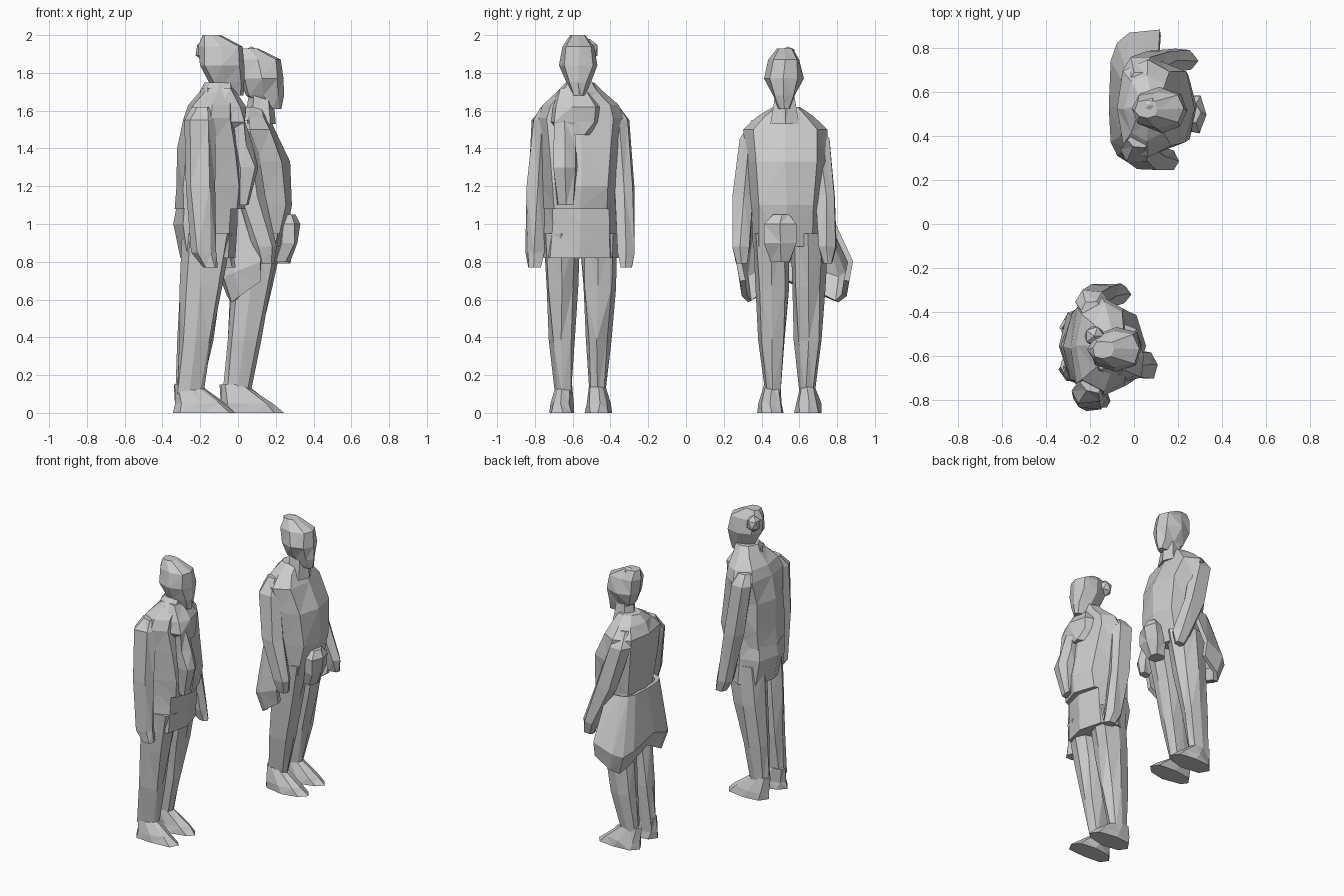
import bpy
import bmesh
import math
import random
from mathutils import Vector

random.seed(4)

if "Cube" in bpy.data.objects:
    bpy.data.objects.remove(bpy.data.objects["Cube"], do_unlink=True)

# One plain colour for both figures
grey = bpy.data.materials.new("plain_grey")
grey.use_nodes = True
colour = (0.6, 0.6, 0.6, 1)
grey.diffuse_color = colour
grey.node_tree.nodes["Principled BSDF"].inputs["Base Color"].default_value = colour

SIDES = {"left": 1, "right": -1}


def finish(name, bm):
    """Triangulate the mesh, keep it flat shaded and link it to the scene."""
    bmesh.ops.recalc_face_normals(bm, faces=bm.faces)
    bmesh.ops.triangulate(bm, faces=bm.faces)
    mesh = bpy.data.meshes.new(name)
    bm.to_mesh(mesh)
    bm.free()
    mesh.materials.append(grey)
    obj = bpy.data.objects.new(name, mesh)
    bpy.context.scene.collection.objects.link(obj)
    return obj


def bridge(bm, lower, upper, closed=True):
    """Join two rows of points with faces."""
    count = len(lower)
    for i in range(count if closed else count - 1):
        j = (i + 1) % count
        bm.faces.new((lower[i], lower[j], upper[j], upper[i]))


def rounded(value, power=0.8):
    """Push a sine or cosine outward for a boxier outline."""
    return math.copysign(abs(value) ** power, value)


def loft(name, rings, sides=8, rough=0.008):
    """Stack slightly uneven rings; each ring is (centre, depth radius, width radius)."""
    bm = bmesh.new()
    rows = []
    for centre, depth, width in rings:
        row = []
        for i in range(sides):
            angle = math.tau * i / sides
            offset = Vector((depth * rounded(math.cos(angle)),
                             width * rounded(math.sin(angle)), 0))
            wobble = Vector((random.uniform(-rough, rough),
                             random.uniform(-rough, rough), 0))
            row.append(bm.verts.new(Vector(centre) + offset + wobble))
        rows.append(row)
    for lower, upper in zip(rows, rows[1:]):
        bridge(bm, lower, upper)
    bm.faces.new(rows[0])
    bm.faces.new(rows[-1])
    return finish(name, bm)


def body(name, y, rings, **options):
    """Loft along the middle of a figure; each ring is (z, x, depth, width)."""
    return loft(name, [((x, y, z), depth, width) for z, x, depth, width in rings], **options)


def ball(name, place, size):
    """Small faceted ball of hair."""
    bm = bmesh.new()
    bmesh.ops.create_icosphere(bm, subdivisions=1, radius=1)
    for vert in bm.verts:
        vert.co = Vector(place) + vert.co * Vector(size)
    return finish(name, bm)


def add_legs(prefix, y, heel, hip):
    """Pointed shoes, and trouser legs that lean forward from ankle to hip."""
    ankle = Vector((heel + 0.08, 0.09, 0.1))
    top = Vector((hip, 0.1, 0.95))
    for label, side in SIDES.items():
        shoe = []
        for z, length, out, width in ((0, 0.33, 0.1, 0.07), (0.05, 0.27, 0.1, 0.06),
                                      (0.15, 0.13, 0.09, 0.04)):
            shoe.append(((heel + length / 2, y + side * out, z), length / 2, width))
        loft(f"{prefix}_{label}_shoe", shoe)
        leg = []
        for step in range(4):
            t = step / 3
            centre = ankle.lerp(top, t)
            centre.y = y + side * centre.y
            leg.append((centre, 0.07 + 0.06 * t, 0.045 + 0.055 * t ** 0.7))
        loft(f"{prefix}_{label}_trouser_leg", leg)


def add_arms(prefix, y, reach, joints):
    """Sleeves through hand, wrist, elbow, upper arm and shoulder, reaching forward."""
    for label, side in SIDES.items():
        rings = []
        for (x, out, z), radius in zip(joints, (0.04, 0.065, 0.075, 0.08, 0.05)):
            forward = reach[label] * (1.6 - z)
            rings.append(((x + forward, y + side * out, z), radius, radius * 0.75))
        loft(f"{prefix}_{label}_arm", rings, sides=6)


def add_head(prefix, x, y, top):
    """Neck and a head that narrows to a chin at the front."""
    body(prefix + "_neck", y, [
        (top - 0.4, x, 0.08, 0.08), (top - 0.2, x, 0.06, 0.05)], sides=6)
    body(prefix + "_head", y, [
        (top - 0.32, x + 0.07, 0.04, 0.03),
        (top - 0.25, x + 0.02, 0.1, 0.06),
        (top - 0.16, x, 0.12, 0.1),
        (top - 0.06, x - 0.01, 0.12, 0.08),
        (top, x - 0.06, 0.05, 0.04)])


# First figure: jacket, scarf, tunic and hair bun
first = -0.56
add_legs("first", first, heel=-0.34, hip=-0.16)
body("first_tunic", first, [
    (0.82, -0.16, 0.14, 0.2), (1, -0.17, 0.17, 0.2), (1.15, -0.16, 0.16, 0.19)])
body("first_jacket", first, [
    (1.08, -0.15, 0.18, 0.19), (1.2, -0.14, 0.19, 0.2),
    (1.4, -0.15, 0.17, 0.21), (1.56, -0.15, 0.14, 0.23),
    (1.63, -0.14, 0.12, 0.2), (1.7, -0.11, 0.09, 0.13), (1.75, -0.1, 0.07, 0.08)])
add_arms("first", first, {"left": 0.12, "right": 0}, [
    (-0.15, 0.24, 0.77), (-0.18, 0.24, 0.85), (-0.2, 0.23, 1.2),
    (-0.2, 0.2, 1.55), (-0.19, 0.17, 1.62)])
body("first_scarf", first - 0.03, [
    (1.47, -0.02, 0.05, 0.08), (1.54, -0.07, 0.12, 0.15),
    (1.62, -0.09, 0.12, 0.14), (1.72, -0.1, 0.09, 0.08)], rough=0.015)
body("first_scarf_tail", first - 0.08, [
    (1.1, 0.03, 0.03, 0.04), (1.3, 0.05, 0.06, 0.07),
    (1.42, 0.02, 0.05, 0.06), (1.55, 0, 0.04, 0.06)], sides=6)
add_head("first", -0.08, first - 0.01, top=2)
ball("first_hair_bun", (-0.18, -0.51, 1.92), (0.05, 0.05, 0.06))

# Second figure: sweater, open coat and waist pouch
second = 0.53
add_legs("second", second + 0.02, heel=-0.09, hip=0.11)
body("second_sweater", second, [
    (0.88, 0.1, 0.14, 0.18), (1.1, 0.12, 0.17, 0.19), (1.33, 0.1, 0.18, 0.21),
    (1.5, 0.06, 0.14, 0.22), (1.57, 0.06, 0.1, 0.15), (1.62, 0.07, 0.07, 0.07)])
add_arms("second", second - 0.01, {"left": 0.03, "right": -0.08}, [
    (0.22, 0.23, 0.79), (0.2, 0.23, 0.88), (0.1, 0.22, 1.15),
    (0.03, 0.18, 1.45), (0.03, 0.14, 1.55)])
body("second_waist_pouch", second - 0.03, [
    (0.8, 0.23, 0.05, 0.05), (0.9, 0.26, 0.06, 0.09),
    (1, 0.27, 0.06, 0.09), (1.05, 0.26, 0.05, 0.05)], sides=6)
add_head("second", 0.12, second - 0.01, top=1.93)
ball("second_top_knot", (0.07, 0.54, 1.91), (0.04, 0.04, 0.03))

# Coat skirt wraps the back with two low corners and flares most on the left
bm = bmesh.new()
waist, seat, hem = [], [], []
for step in range(9):
    angle = math.pi * (0.5 + step / 8)
    c, s = rounded(math.cos(angle), 0.5), rounded(math.sin(angle), 0.5)
    flare = 0.34 if s > 0 else 0.25
    corner = abs(math.sin(2 * angle))
    waist.append(bm.verts.new((0.11 + 0.16 * c, second + 0.2 * s, 1.1)))
    seat.append(bm.verts.new((0.12 + 0.22 * c, second + flare * s, 0.8 - 0.08 * corner)))
    hem.append(bm.verts.new((0.12 + 0.17 * c, second + (flare - 0.02) * s, 0.7 - 0.11 * corner)))
bridge(bm, seat, waist, closed=False)
bridge(bm, hem, seat, closed=False)
coat = finish("second_coat_skirt", bm)
cloth = coat.modifiers.new("cloth_thickness", "SOLIDIFY")
cloth.thickness = 0.03
cloth.offset = 0
